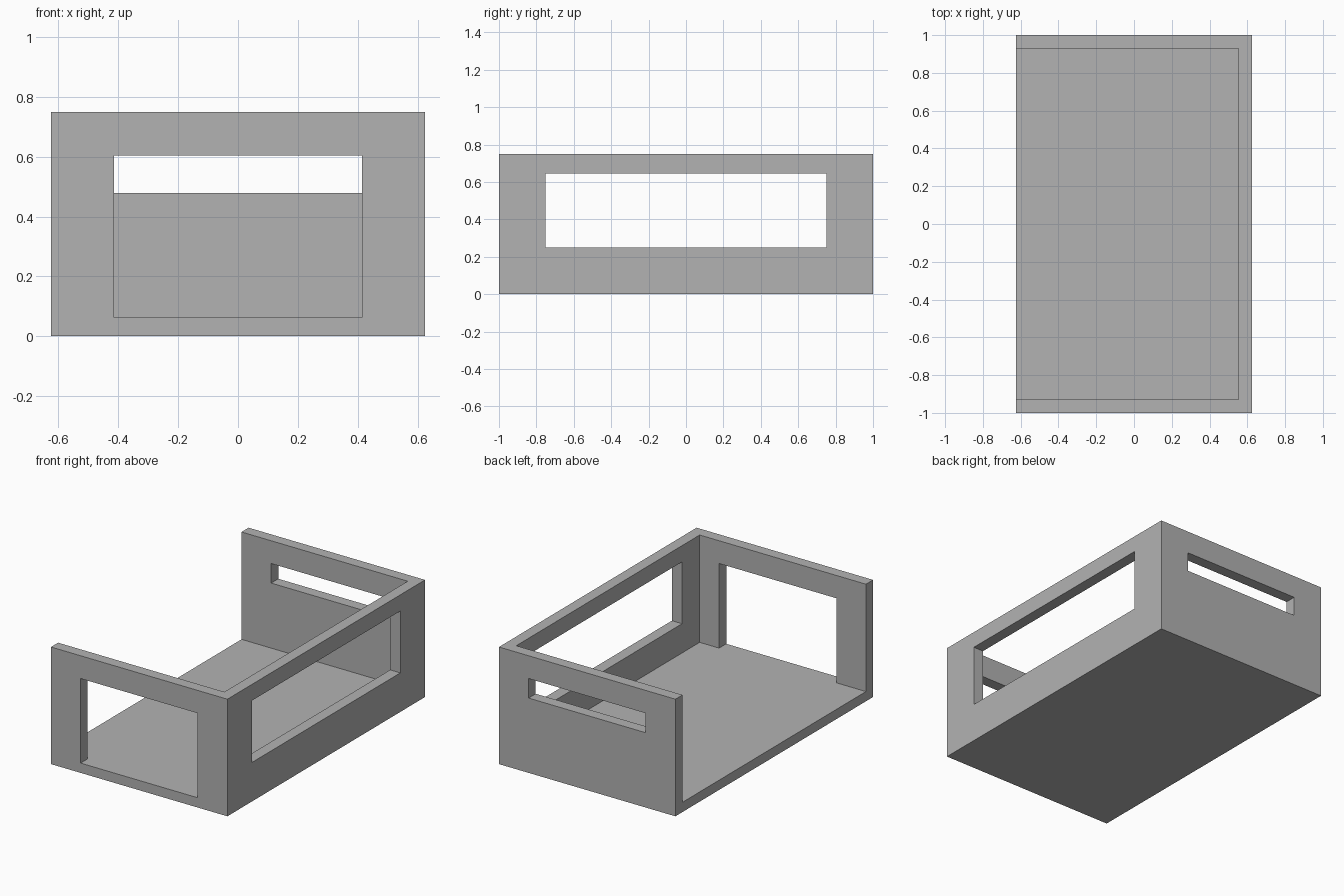
import bpy
import bmesh
from mathutils import Vector

if "Cube" in bpy.data.objects:
    bpy.data.objects.remove(bpy.data.objects["Cube"], do_unlink=True)

# Overall dimensions
HALF_X, HALF_Y, HEIGHT = 0.625, 1.0, 0.75
WALL, FLOOR = 0.072, 0.0625
OUT = 0.2  # how far cutters reach past the shell

grey = bpy.data.materials.new("plain_grey")
grey.use_nodes = True
color = (0.448, 0.448, 0.448, 1)
grey.diffuse_color = color
grey.node_tree.nodes["Principled BSDF"].inputs["Base Color"].default_value = color


def box(name, low, high):
    """Box spanning two opposite corners."""
    low, high = Vector(low), Vector(high)
    bm = bmesh.new()
    bmesh.ops.create_cube(bm, size=1)
    for v in bm.verts:
        v.co = (low + high) / 2 + v.co * (high - low)
    mesh = bpy.data.meshes.new(name)
    bm.to_mesh(mesh)
    bm.free()
    obj = bpy.data.objects.new(name, mesh)
    bpy.context.collection.objects.link(obj)
    mesh.materials.append(grey)
    return obj


def cut(target, name, low, high):
    """Cut a box out of the target and discard the cutter."""
    cutter = box(name, low, high)
    cutter.hide_render = True
    mod = target.modifiers.new(name, "BOOLEAN")
    mod.operation = "DIFFERENCE"
    mod.solver = "EXACT"
    mod.object = cutter
    bpy.context.view_layer.objects.active = target
    bpy.ops.object.modifier_apply(modifier=mod.name)
    bpy.data.objects.remove(cutter, do_unlink=True)


# Floor with three walls, open on top and on the -x side
shell = box("room_shell", (-HALF_X, -HALF_Y, 0), (HALF_X, HALF_Y, HEIGHT))
cut(shell, "interior", (-HALF_X - OUT, -HALF_Y + WALL, FLOOR),
    (HALF_X - WALL, HALF_Y - WALL, HEIGHT + OUT))

# Front doorway, flush with the floor
cut(shell, "doorway", (-0.415, -HALF_Y - OUT, FLOOR), (0.415, -HALF_Y + OUT, 0.604))

# High slot window in the back wall
cut(shell, "back_window", (-0.415, HALF_Y - OUT, 0.479), (0.415, HALF_Y + OUT, 0.604))

# Long window in the side wall
cut(shell, "side_window", (HALF_X - OUT, -0.75, 0.25), (HALF_X + OUT, 0.75, 0.646))
